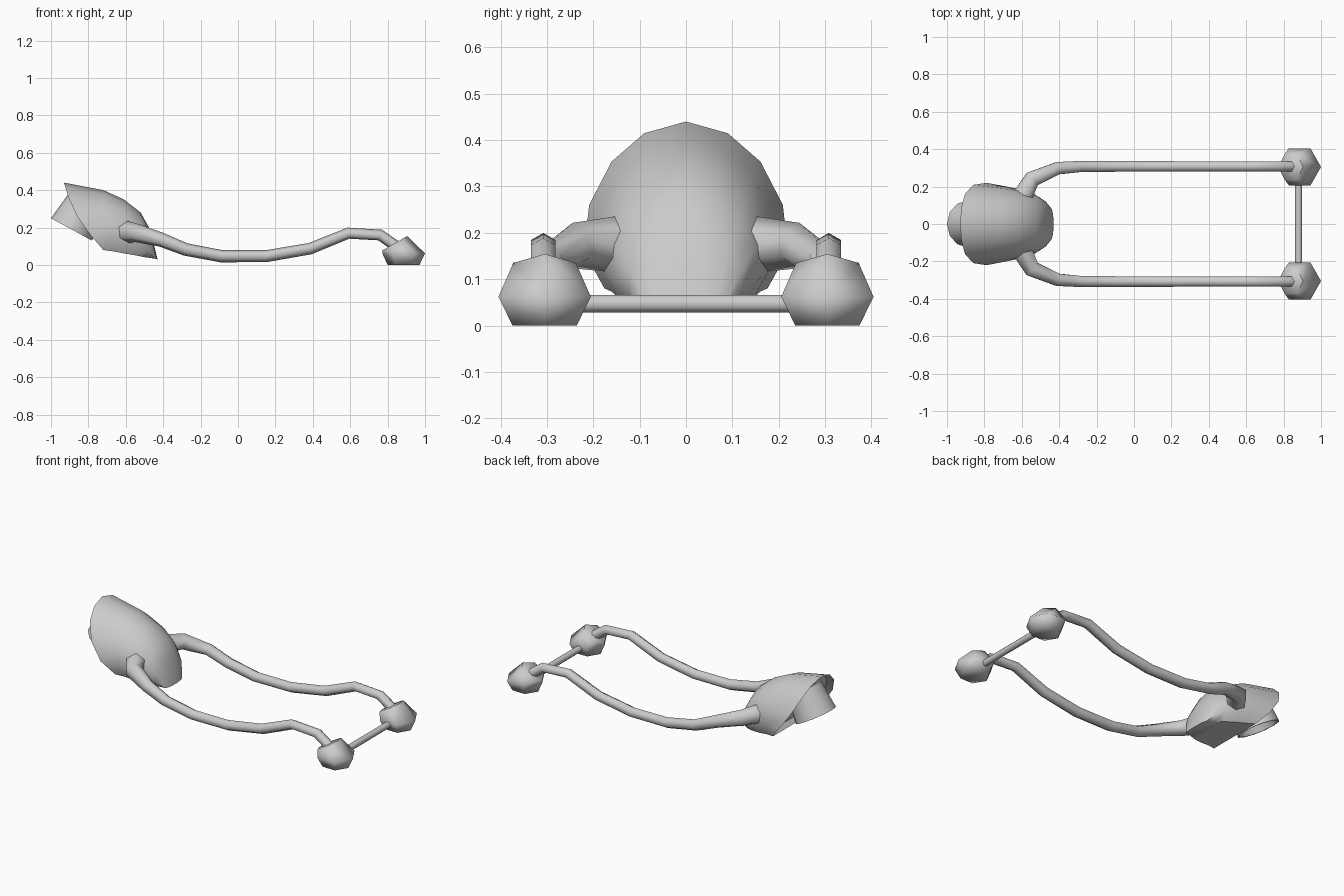
import bpy, bmesh, math
from mathutils import Vector

if "Cube" in bpy.data.objects:
    bpy.data.objects.remove(bpy.data.objects["Cube"])


def loft(name, rings, caps=(True, True), angle=40):
    """Skin a list of equally long point rings into one object."""
    bm = bmesh.new()
    vs = [[bm.verts.new(p) for p in r] for r in rings]
    n = len(rings[0])
    for a, b in zip(vs, vs[1:]):
        for i in range(n):
            j = (i + 1) % n
            bm.faces.new((a[i], a[j], b[j], b[i]))
    if caps[0]:
        bm.faces.new(list(reversed(vs[0])))
    if caps[1]:
        bm.faces.new(vs[-1])
    bmesh.ops.recalc_face_normals(bm, faces=bm.faces)
    me = bpy.data.meshes.new(name)
    bm.to_mesh(me)
    bm.free()
    ob = bpy.data.objects.new(name, me)
    bpy.context.collection.objects.link(ob)
    bpy.ops.object.select_all(action='DESELECT')
    ob.select_set(True)
    bpy.context.view_layer.objects.active = ob
    bpy.ops.object.shade_smooth_by_angle(angle=math.radians(angle))
    return ob


def ring(centre, axis, r, n, turn=0.0):
    """Circle of n points facing along axis."""
    axis = Vector(axis).normalized()
    u = axis.cross(Vector((0, 0, 1))).normalized()
    v = u.cross(axis)
    return [Vector(centre) + r * (u * math.cos(a) + v * math.sin(a))
            for a in (turn + 2 * math.pi * i / n for i in range(n))]


def mirror(ob):
    m = ob.modifiers.new("mirror", 'MIRROR')
    m.use_axis = (False, True, False)


# Hood: arches running from a spine point down to a rim point on each side
# (spine x, spine z, rim x, rim z, half width, backward bulge)
arches = [(-.93, .44, -.72, .08, .22, .035),
          (-.72, .40, -.67, .073, .20, .0),
          (-.61, .35, -.60, .06, .182, -.01),
          (-.52, .28, -.54, .05, .158, -.01),
          (-.47, .19, -.49, .04, .125, -.01),
          (-.43, .03, -.45, .035, .085, .0)]
drop = [0, .07, .24, .5, .78, 1]
spread = [0, .41, .73, .95, 1, .80]
sections = []
for px, pz, rx, rz, w, b in arches:
    half = [(px + (rx - px) * f - b * math.sin(math.pi * f), w * g, pz + (rz - pz) * f)
            for f, g in zip(drop, spread)]
    sections.append([(x, -y, z) for x, y, z in reversed(half[1:])] + half)
# Slightly recessed back panel inside the rim
pivot = Vector((-.80, 0, .22))
inset = [pivot + (Vector(p) - pivot) * .9 + Vector((.03, 0, .012)) for p in sections[0]]
loft("hood", [inset] + sections)

# Open nozzle under the hood, pointing down and back
axis = Vector((.48, 0, .88)).normalized()
mouth = Vector((-.89, 0, .19))
loft("nozzle", [ring(mouth + axis * d, axis, r, 12)
                for d, r in ((.08, .09), (0, .115), (0, .125), (.17, .105))])

# Curved side arms: path points with radius
path = [(-.60, .14, .175, .062), (-.545, .24, .172, .05), (-.41, .298, .135, .038),
        (-.28, .308, .083, .034), (-.09, .308, .047, .033), (.15, .308, .047, .032),
        (.385, .308, .087, .031), (.59, .308, .17, .03), (.76, .308, .16, .03),
        (.86, .308, .09, .03)]
pts = [Vector(p[:3]) for p in path]
rings = []
for i, p in enumerate(pts):
    d = (pts[i + 1] - p).normalized() if i < len(pts) - 1 else Vector()
    e = (p - pts[i - 1]).normalized() if i else Vector()
    rings.append(ring(p, d + e, path[i][3], 6, math.pi / 6))
mirror(loft("side_arm", rings, angle=65))


# Six-sided front pods with a tilted top face
def pod_ring(cx, cz, rx, ry, slope, n=6):
    out = []
    for i in range(n):
        a = 2 * math.pi * i / n
        x = rx * math.cos(a)
        out.append((cx + x, .305 + ry * math.sin(a), cz + slope * x))
    return out


mirror(loft("front_pod", [pod_ring(.885, 0, .085, .08, 0),
                          pod_ring(.886, .062, .114, .115, .0),
                          pod_ring(.838, .116, .066, .078, .58)], angle=70))

# Axle between the pods
loft("axle", [ring((.88, y, .047), (0, 1, 0), .02, 8, math.pi / 8) for y in (-.28, .28)], angle=50)
